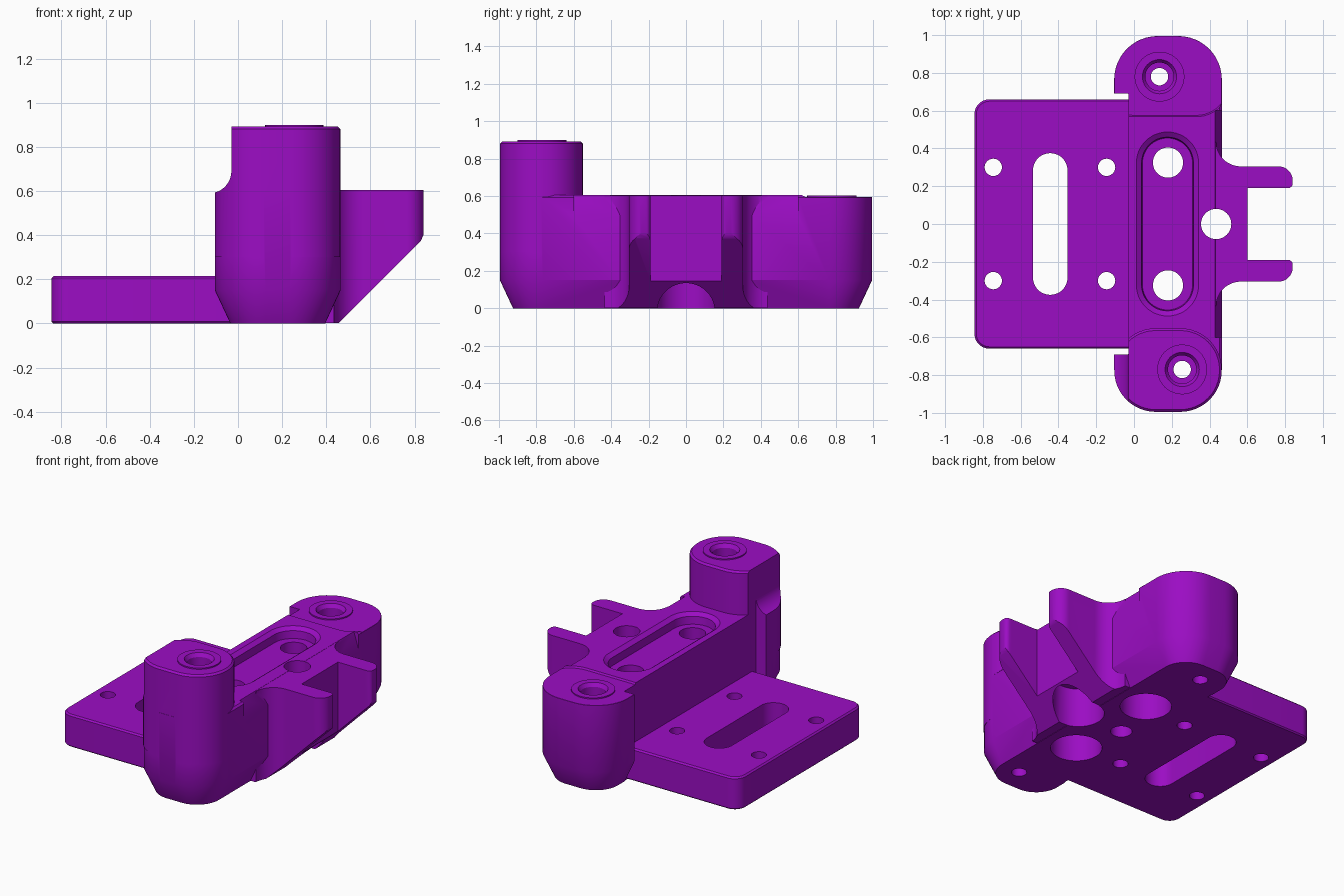
import bpy, bmesh, math

if "Cube" in bpy.data.objects:
    bpy.data.objects.remove(bpy.data.objects["Cube"])

purple = bpy.data.materials.new("purple plastic")
purple.diffuse_color = (0.33, 0.004, 0.55, 1)
purple.use_nodes = True
purple.node_tree.nodes["Principled BSDF"].inputs["Base Color"].default_value = purple.diffuse_color


def arc(cx, cy, r, a0, a1, n=12):
    return [(cx + r * math.cos(math.radians(a0 + (a1 - a0) * i / n)),
             cy + r * math.sin(math.radians(a0 + (a1 - a0) * i / n))) for i in range(n + 1)]


def rounded(x0, x1, y0, y1, r):
    """Counter-clockwise rounded rectangle."""
    r = min(r, (x1 - x0) / 2 - 1e-4, (y1 - y0) / 2 - 1e-4)
    return (arc(x1 - r, y0 + r, r, -90, 0) + arc(x1 - r, y1 - r, r, 0, 90) +
            arc(x0 + r, y1 - r, r, 90, 180) + arc(x0 + r, y0 + r, r, 180, 270))


def loft(name, sections):
    """Closed solid through a stack of equal-length rings of 3D points."""
    bm = bmesh.new()
    rings = [[bm.verts.new(p) for p in s] for s in sections]
    n = len(rings[0])
    for a, b in zip(rings, rings[1:]):
        for i in range(n):
            bm.faces.new((a[i], a[(i + 1) % n], b[(i + 1) % n], b[i]))
    bm.faces.new(rings[0][::-1])
    bm.faces.new(rings[-1])
    bmesh.ops.recalc_face_normals(bm, faces=bm.faces)
    me = bpy.data.meshes.new(name)
    bm.to_mesh(me)
    bm.free()
    me.materials.append(purple)
    ob = bpy.data.objects.new(name, me)
    bpy.context.collection.objects.link(ob)
    return ob


def block(name, x0, x1, y0, y1, r, levels):
    """Rounded block; levels are (height, inset) pairs."""
    return loft(name, [[(x, y, z) for x, y in rounded(x0 + d, x1 - d, y0 + d, y1 - d, max(r - d, 0.004))]
                       for z, d in levels])


def turned(name, x, y, levels, n=40):
    """Round solid; levels are (height, radius) pairs."""
    return loft(name, [[(x + r * math.cos(2 * math.pi * i / n), y + r * math.sin(2 * math.pi * i / n), z)
                        for i in range(n)] for z, r in levels])


def side_prism(name, profile, y0, y1):
    return loft(name, [[(x, y, z) for x, z in profile] for y in (y0, y1)])


def combine(target, tool, op):
    m = target.modifiers.new("join", 'BOOLEAN')
    m.operation, m.object, m.solver = op, tool, 'EXACT'
    bpy.context.view_layer.objects.active = target
    bpy.ops.object.modifier_apply(modifier=m.name)
    bpy.data.objects.remove(tool, do_unlink=True)


def add(tool):
    combine(body, tool, 'UNION')


def cut(tool):
    combine(body, tool, 'DIFFERENCE')


# Long central body with tapered foot
body = block("mount_bracket", -0.105, 0.465, -0.995, 0.995, 0.23,
             [(0, 0.07), (0.15, 0), (0.593, 0), (0.605, 0.012)])
# Sloped upper edge on the arm side
cut(side_prism("edge_slope", [(0.466, 0.49), (0.55, 0.49), (0.55, 0.7), (0.42, 0.7), (0.43, 0.605)], -0.6, 0.6))
# Lowered pad at the back end
cut(block("back_pad_cut", -0.2, 0.53, 0.545, 1.2, 0.2, [(0.594, 0.03), (0.64, 0)]))
# Tall front boss
add(block("tall_boss", -0.1045, 0.4645, -0.9945, -0.552, 0.219,
          [(0.3, 0), (0.88, 0), (0.892, 0.012)]))
# Coved recess on the boss, then the long step above the plate
cut(side_prism("boss_cove", [(-0.3, 0.59)] + arc(-0.13, 0.69, 0.1, -90, 0) + [(-0.03, 1.1), (-0.3, 1.1)], -1.2, -0.5))
cut(block("plate_step", -0.5, -0.0302, -0.69, 0.69, 0.004, [(-0.1, 0), (0.95, 0)]))

# Flat mounting plate
add(block("base_plate", -0.845, 0.12, -0.66, 0.66, 0.08,
          [(0.0, 0.008), (0.008, 0), (0.205, 0), (0.215, 0.01)]))

# Forked arms with filleted roots and a 45 degree underside
half = [(0.6, 0.19), (0.80, 0.19)] + arc(0.815, 0.215, 0.025, -90, 0, 4) + \
    arc(0.765, 0.23, 0.075, 0, 90) + arc(0.565, 0.435, 0.13, -90, -180) + [(0.3, 0.435)]
outline = half + [(x, -y) for x, y in reversed(half)]
arms = loft("forked_arms", [[(x, y, z) for x, y in outline] for z in (0.002, 0.604)])
combine(arms, side_prism("underside", [(0.452, -0.003), (0.452, -0.2), (1.2, -0.2), (1.2, 0.62), (0.84, 0.40),
                                       (0.828, 0.373)], -0.7, 0.7), 'DIFFERENCE')
add(arms)

# Oval pocket in the top
cut(block("top_pocket", 0.01, 0.345, -0.49, 0.49, 0.17,
          [(0.535, 0.035), (0.585, 0.03), (0.607, 0), (0.7, 0)]))

# Counterbored bolt holes
for x, y in ((0.18, 0.325), (0.18, -0.325), (0.435, 0.0)):
    cut(turned("bolt_hole", x, y, [(-0.1, 0.155), (0.26, 0.155), (0.26, 0.08), (0.8, 0.08)]))
# Blind locating hole underneath
cut(turned("blind_hole", 0.1, 0, [(-0.1, 0.065), (0.18, 0.065)]))

# Plate screw holes and slot
for x in (-0.745, -0.145):
    for y in (-0.3, 0.3):
        cut(turned("plate_hole", x, y, [(-0.1, 0.046), (0.4, 0.046)], 24))
cut(block("plate_slot", -0.535, -0.352, -0.375, 0.375, 0.1, [(-0.1, 0), (0.4, 0)]))

# Raised rings and stepped holes on both bosses
for x, y, z in ((0.135, 0.78, 0.594), (0.255, -0.77, 0.892)):
    add(turned("boss_ring", x, y, [(z - 0.05, 0.132), (z + 0.008, 0.132)]))
    cut(turned("boss_hole", x, y, [(-0.1, 0.046), (z - 0.3, 0.046), (z - 0.3, 0.075),
                                   (z - 0.015, 0.075), (z + 0.01, 0.092), (z + 0.1, 0.092)]))

# Smooth curved walls, crisp edges
bpy.ops.object.select_all(action='DESELECT')
body.select_set(True)
bpy.context.view_layer.objects.active = body
bpy.ops.object.shade_smooth_by_angle(angle=math.radians(25))
